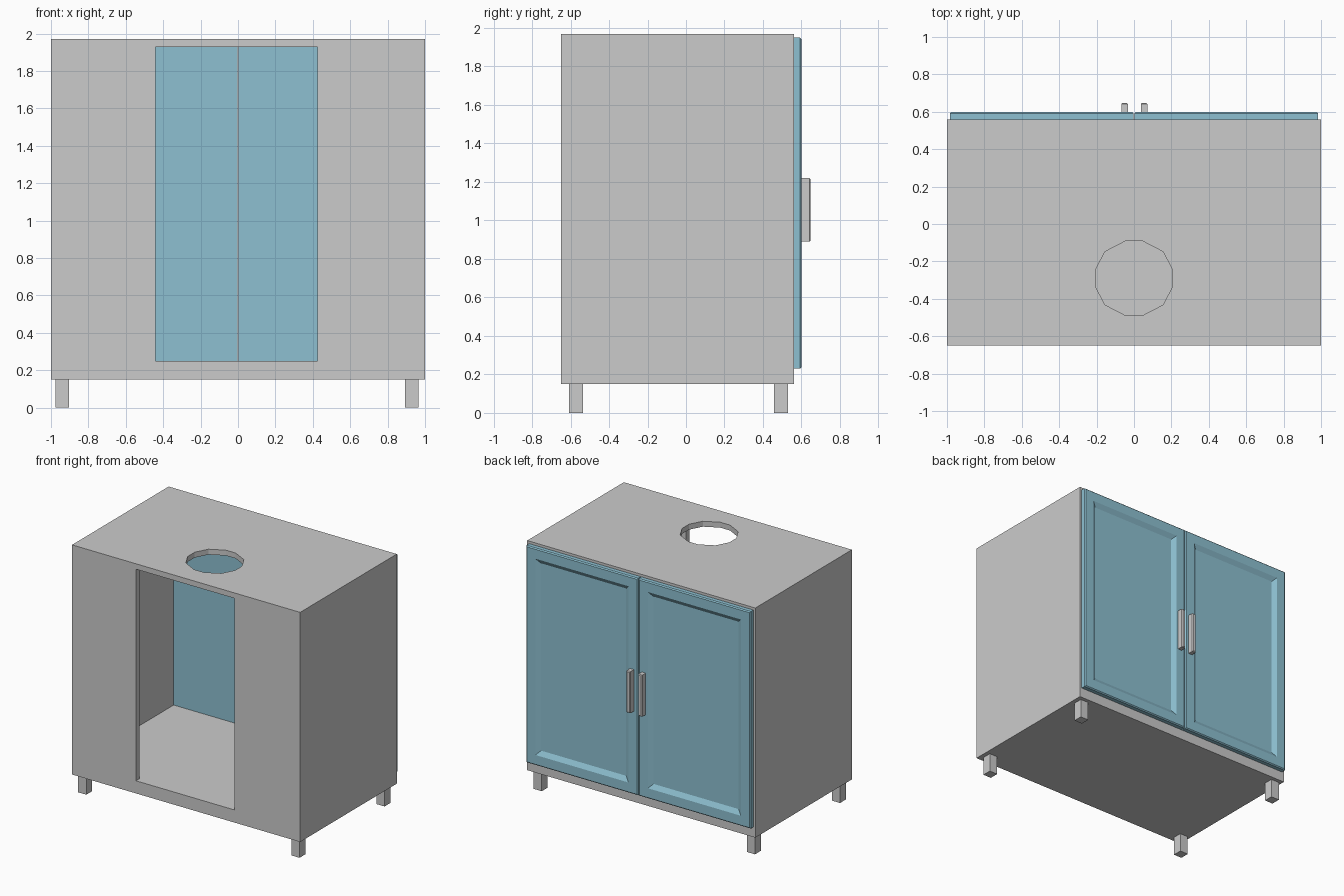
import bpy, bmesh

if "Cube" in bpy.data.objects:
    bpy.data.objects.remove(bpy.data.objects["Cube"])


def finish(name, bm, material=None):
    bmesh.ops.recalc_face_normals(bm, faces=bm.faces)
    mesh = bpy.data.meshes.new(name)
    bm.to_mesh(mesh)
    bm.free()
    obj = bpy.data.objects.new(name, mesh)
    bpy.context.collection.objects.link(obj)
    if material:
        mesh.materials.append(material)
    return obj


def prism(outline, z0, z1):
    bm = bmesh.new()
    face = bm.faces.new([bm.verts.new((x, y, z0)) for x, y in outline])
    top = bmesh.ops.extrude_face_region(bm, geom=[face])["geom"]
    verts = [g for g in top if isinstance(g, bmesh.types.BMVert)]
    bmesh.ops.translate(bm, verts=verts, vec=(0, 0, z1 - z0))
    return bm


def box(x0, x1, y0, y1, z0, z1):
    return prism([(x0, y0), (x1, y0), (x1, y1), (x0, y1)], z0, z1)


def cut(target, cutter):
    mod = target.modifiers.new("cut", "BOOLEAN")
    mod.operation = "DIFFERENCE"
    mod.solver = "EXACT"
    mod.object = cutter
    cutter.hide_render = True
    bpy.context.view_layer.objects.active = target
    bpy.ops.object.modifier_apply(modifier=mod.name)
    bpy.data.objects.remove(cutter)


def chamfer_front(bm, width):
    bm.normal_update()
    bmesh.ops.recalc_face_normals(bm, faces=bm.faces)
    front = max(bm.faces, key=lambda f: f.calc_center_median().y)
    bmesh.ops.bevel(bm, geom=list(front.edges), offset=width, segments=1,
                    affect="EDGES", profile=0.5)
    return max(bm.faces, key=lambda f: f.calc_center_median().y)


blue = bpy.data.materials.new("door_blue")
blue.diffuse_color = (0.27, 0.53, 0.64, 1)
blue.use_nodes = True
blue.node_tree.nodes["Principled BSDF"].inputs["Base Color"].default_value = blue.diffuse_color

# Cabinet shell: hollow, open behind the doors and with a tall cutout opposite
body = finish("cabinet_body", box(-1, 1, -0.65, 0.56, 0.15, 1.97))
cavity = [(-0.44, -0.8), (0.425, -0.8), (0.425, -0.607), (0.956, -0.607),
          (0.956, 0.8), (-0.956, 0.8), (-0.956, -0.607), (-0.44, -0.607)]
cut(body, finish("cavity_cutter", prism(cavity, 0.25, 1.927)))

# Twelve-sided sink hole in the top
quarter = [(0.207, 0.043), (0.155, 0.142), (0.043, 0.2)]
half = quarter + [(-x, y) for x, y in reversed(quarter)]
ring = half + [(-x, -y) for x, y in half]
cut(body, finish("hole_cutter", prism([(x, y - 0.29) for x, y in ring], 1.8, 2.1)))

# Feet
for side, x in (("left", -0.94), ("right", 0.93)):
    for end, y in (("front", -0.572), ("back", 0.493)):
        finish(f"{end}_{side}_foot",
               box(x - 0.036, x + 0.036, y - 0.037, y + 0.037, 0, 0.15))

# Doors with chamfered rim and recessed panel, each with a bar handle
for side, x0, x1, hx in (("left", -0.983, -0.003, -0.05),
                         ("right", 0.003, 0.983, 0.054)):
    bm = box(x0, x1, 0.56, 0.6, 0.23, 1.95)
    face = chamfer_front(bm, 0.008)
    bmesh.ops.inset_region(bm, faces=[face], thickness=0.105, depth=0)
    bmesh.ops.inset_region(bm, faces=[face], thickness=0.05, depth=-0.022)
    finish(f"{side}_door", bm, blue)

    bm = box(hx - 0.017, hx + 0.017, 0.6, 0.648, 0.89, 1.22)
    chamfer_front(bm, 0.006)
    finish(f"{side}_handle", bm)
